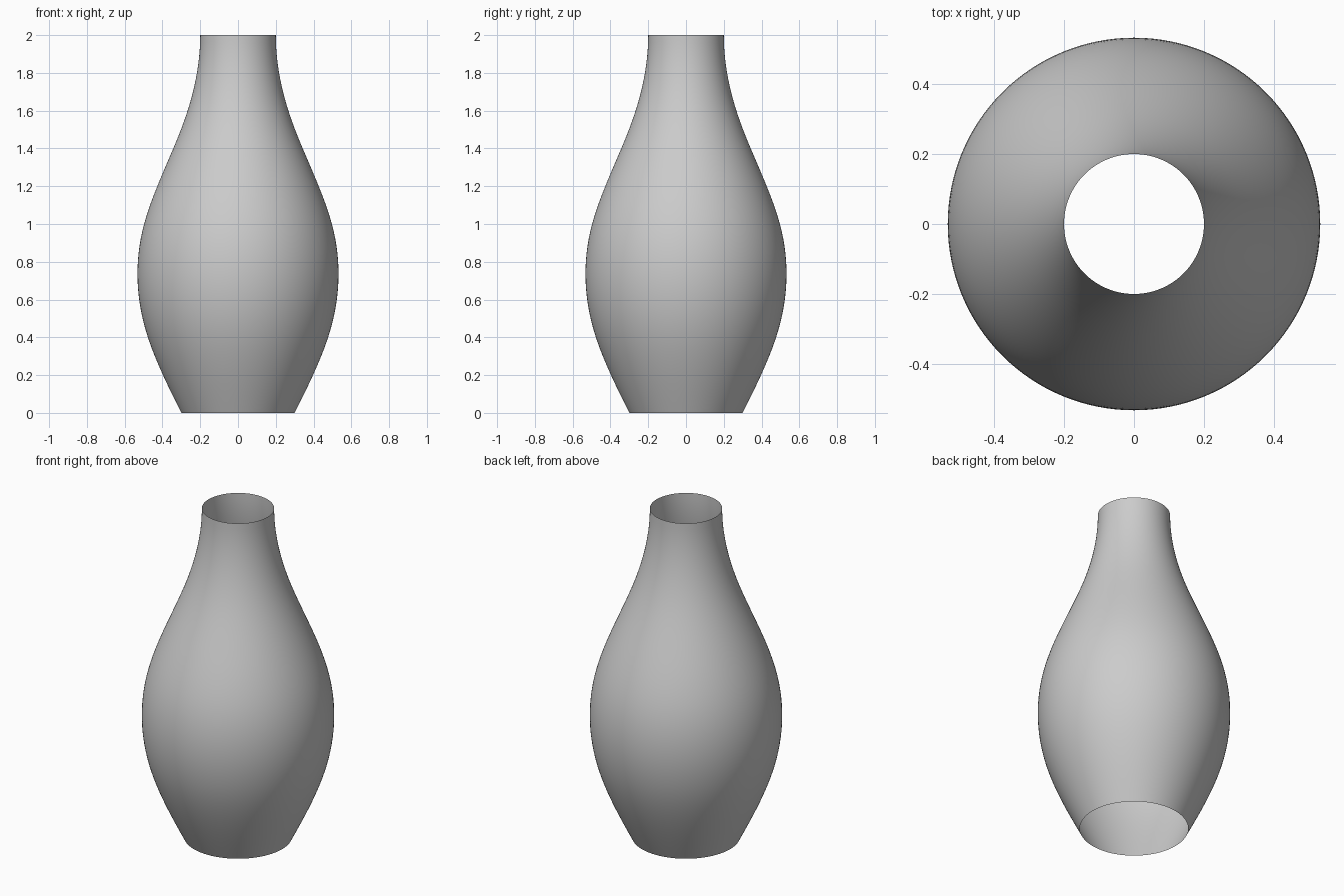
import bpy, bmesh, math
from mathutils import Vector
from mathutils.geometry import interpolate_bezier

cube = bpy.data.objects.get("Cube")
if cube:
    bpy.data.objects.remove(cube, do_unlink=True)

SIDES = 128
STEPS = 14

# Profile knots: radius, height, outward slope
knots = [(0.30, 0.0, 0.50), (0.505, 0.5, 0.23), (0.497, 1.0, -0.27),
         (0.302, 1.5, -0.385), (0.20, 2.0, 0.0)]


def profile_points():
    points = []
    for (r0, z0, s0), (r1, z1, s1) in zip(knots, knots[1:]):
        third = (z1 - z0) / 3
        part = interpolate_bezier(
            Vector((r0, 0, z0)), Vector((r0 + s0 * third, 0, z0 + third)),
            Vector((r1 - s1 * third, 0, z1 - third)), Vector((r1, 0, z1)), STEPS)
        points += part[1:] if points else part
    return points


# Vase wall: a thin shell, open at the neck and at the foot
bm = bmesh.new()
verts = [bm.verts.new(p) for p in profile_points()]
edges = [bm.edges.new(pair) for pair in zip(verts, verts[1:])]
bmesh.ops.spin(bm, geom=verts + edges, cent=(0, 0, 0), axis=(0, 0, 1),
               angle=math.tau, steps=SIDES, use_merge=False)
bmesh.ops.remove_doubles(bm, verts=bm.verts, dist=0.0001)
bm.normal_update()

# Face the wall outward
bm.faces.ensure_lookup_table()
face = bm.faces[0]
if face.normal.dot(face.calc_center_median()) < 0:
    bmesh.ops.reverse_faces(bm, faces=bm.faces)
for f in bm.faces:
    f.smooth = True

mesh = bpy.data.meshes.new("vase_wall")
bm.to_mesh(mesh)
bm.free()
vase = bpy.data.objects.new("vase_wall", mesh)
bpy.context.collection.objects.link(vase)

# Plain grey finish
grey = bpy.data.materials.new("light_grey")
grey.use_nodes = True
color = (0.6, 0.6, 0.6, 1)
grey.diffuse_color = color
for node in grey.node_tree.nodes:
    if node.type == 'BSDF_PRINCIPLED':
        node.inputs["Base Color"].default_value = color
mesh.materials.append(grey)
